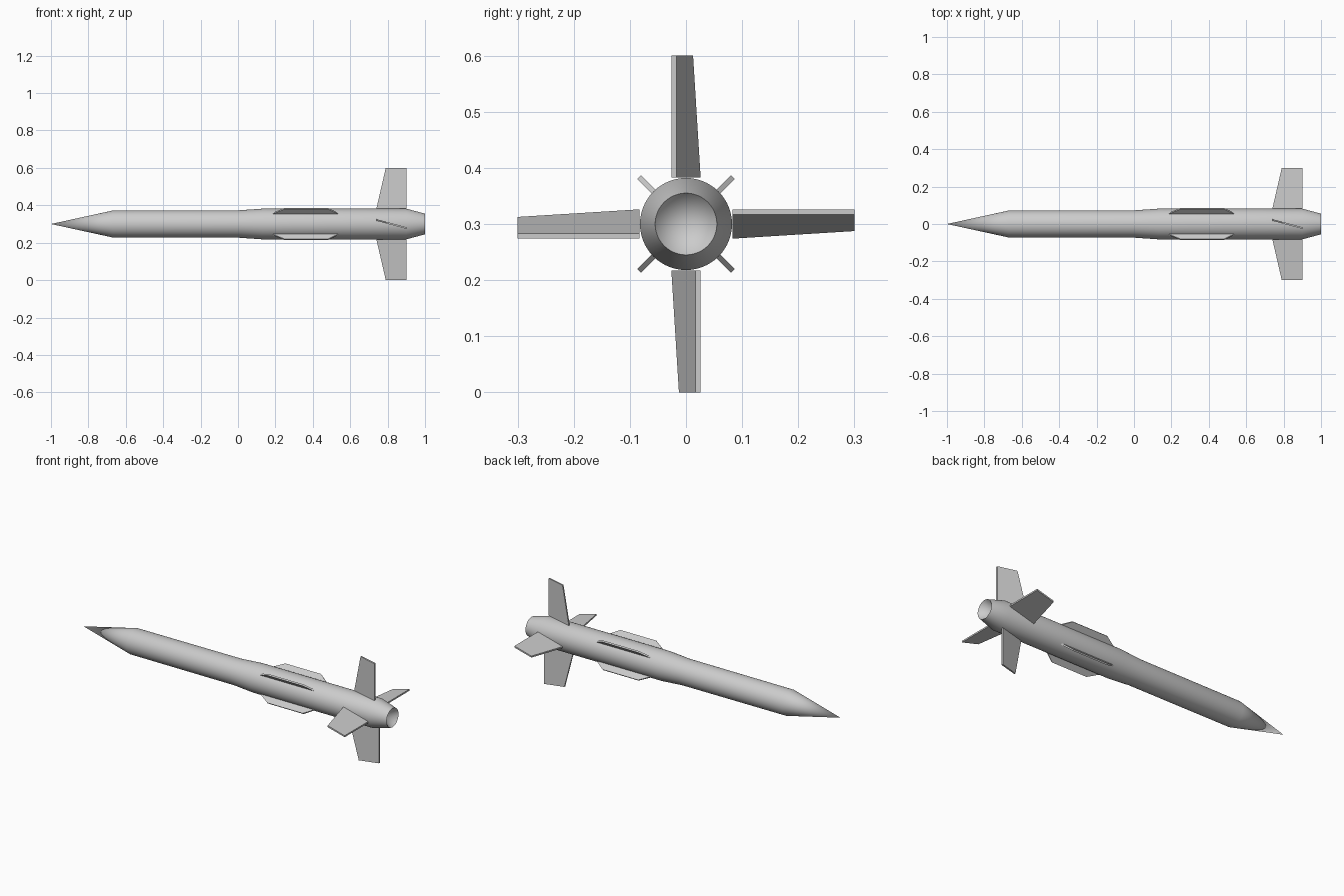
import bpy, bmesh, math
from mathutils import Matrix, Vector

cube = bpy.data.objects.get("Cube")
if cube:
    bpy.data.objects.remove(cube, do_unlink=True)

grey = bpy.data.materials.new("light grey")
grey.use_nodes = True
grey.diffuse_color = (0.6, 0.6, 0.6, 1)
grey.node_tree.nodes["Principled BSDF"].inputs["Base Color"].default_value = (0.6, 0.6, 0.6, 1)

AXIS = Vector((0, 0, 0.3))  # height of the body's centre line


def finish(name, bm):
    bmesh.ops.recalc_face_normals(bm, faces=bm.faces)
    mesh = bpy.data.meshes.new(name)
    bm.to_mesh(mesh)
    bm.free()
    mesh.materials.append(grey)
    obj = bpy.data.objects.new(name, mesh)
    obj.location = AXIS
    bpy.context.collection.objects.link(obj)
    return obj


def lathe(name, profile, segments=64):
    """Spin (x, radius) points around the x axis."""
    bm = bmesh.new()
    verts = [bm.verts.new((x, 0, r)) for x, r in profile]
    edges = [bm.edges.new(pair) for pair in zip(verts, verts[1:])]
    bmesh.ops.spin(bm, geom=verts + edges, cent=(0, 0, 0), axis=(1, 0, 0),
                   angle=2 * math.pi, steps=segments, use_merge=True)
    bmesh.ops.remove_doubles(bm, verts=bm.verts, dist=1e-5)
    obj = finish(name, bm)
    bpy.ops.object.select_all(action='DESELECT')
    obj.select_set(True)
    bpy.context.view_layer.objects.active = obj
    bpy.ops.object.shade_smooth_by_angle(angle=math.radians(30))
    return obj


def blade(name, outline, thickness, roll, cant=0, pivot=0):
    """Extrude an (x, radius) outline, cant it about its span by a y shear,
    then roll it around the body."""
    bm = bmesh.new()
    sides = []
    for half in (-thickness / 2, thickness / 2):
        sides.append([bm.verts.new((x, half + cant * (x - pivot), r)) for x, r in outline])
    bm.faces.new(sides[0])
    bm.faces.new(sides[1][::-1])
    n = len(outline)
    for i in range(n):
        j = (i + 1) % n
        bm.faces.new((sides[0][i], sides[0][j], sides[1][j], sides[1][i]))
    bm.transform(Matrix.Rotation(roll, 4, 'X'))
    return finish(name, bm)


# Body: pointed nose, slim front, wider rear, tapered tail with hollow nozzle
lathe("body", [(-1, 0), (-0.67, 0.072), (0, 0.073), (0.13, 0.082),
               (0.9, 0.082), (1, 0.055), (0.93, 0)])

# Four canted tail fins and four mid-body strakes between them
fin = [(0.74, 0.083), (0.79, 0.3), (0.9, 0.3), (0.9, 0.083)]
strake = [(0.18, 0.078), (0.25, 0.118), (0.48, 0.118), (0.54, 0.078)]
fin_names = ["top", "right", "bottom", "left"]
for i, side in enumerate(fin_names):
    turn = i * math.pi / 2
    blade(f"tail_fin_{side}", fin, 0.009, turn, cant=-0.27, pivot=0.82)
    blade(f"strake_{i + 1}", strake, 0.009, turn + math.pi / 4)
